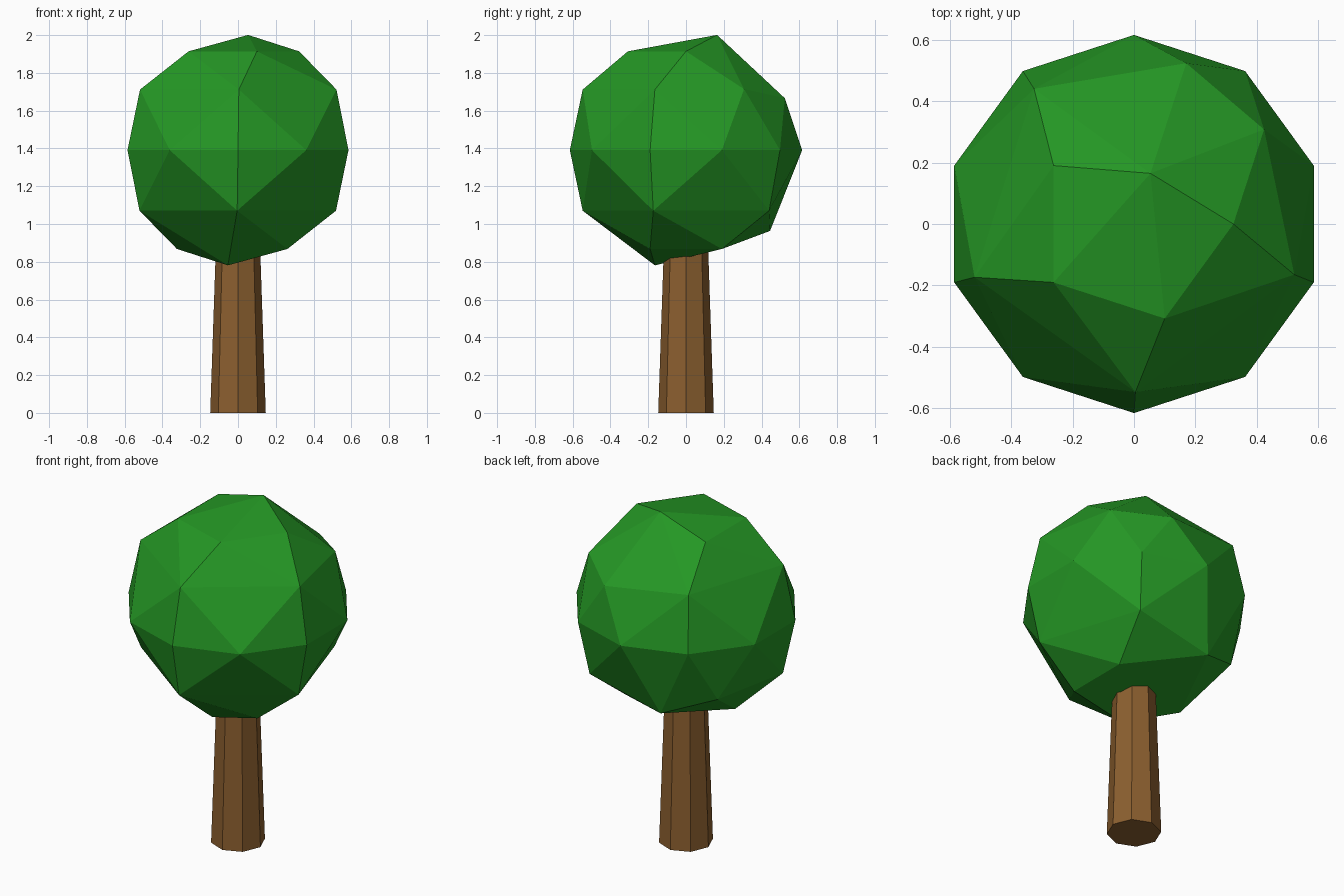
import bpy, bmesh
from math import sin, cos, radians
from mathutils import Vector

if "Cube" in bpy.data.objects:
    bpy.data.objects.remove(bpy.data.objects["Cube"])


def make_object(name, bm, color, z):
    bmesh.ops.recalc_face_normals(bm, faces=bm.faces)
    mesh = bpy.data.meshes.new(name)
    bm.to_mesh(mesh)
    bm.free()
    mat = bpy.data.materials.new(name + "_color")
    mat.diffuse_color = color
    mat.use_nodes = True
    mat.node_tree.nodes["Principled BSDF"].inputs["Base Color"].default_value = mat.diffuse_color
    mesh.materials.append(mat)
    obj = bpy.data.objects.new(name, mesh)
    obj.location.z = z
    bpy.context.collection.objects.link(obj)
    return obj


# Trunk: tapered eight-sided log that ends inside the foliage
TRUNK_TOP = 1.0
bm = bmesh.new()
bmesh.ops.create_cone(bm, cap_ends=True, segments=8, radius1=0.147,
                      radius2=0.113, depth=TRUNK_TOP)
make_object("trunk", bm, (0.26, 0.115, 0.028, 1), TRUNK_TOP / 2)

# Foliage: icosphere whose facets are enlarged by collapsing some edges
R = 0.615
RINGS = {"pole": (0, 1), "near": (0.526, 0.851),
         "ring": (0.894, 0.447), "mid": (0.851, 0.526)}


def spot(kind, angle, side):
    r, z = RINGS[kind]
    a = radians(angle)
    return Vector((r * cos(a), r * sin(a), side * z)) * R


COLLAPSES = [
    # upper half
    (1, "pole", 0, "near", 72),
    (1, "mid", -36, "ring", 0),
    (1, "mid", 180, "ring", -144),
    (1, "mid", 108, "ring", 144),
    (1, "mid", -108, "ring", -72),
    # lower half
    (-1, "pole", 0, "near", -108),
    (-1, "near", 108, "ring", 108),
    (-1, "mid", -72, "ring", -108),
    (-1, "mid", 0, "ring", -36),
    (-1, "mid", 72, "ring", 36),
    (-1, "mid", -144, "ring", 180),
]

bm = bmesh.new()
bmesh.ops.create_icosphere(bm, subdivisions=2, radius=R)
for side, kind_a, ang_a, kind_b, ang_b in COLLAPSES:
    pair = [min(bm.verts, key=lambda v: (v.co - p).length)
            for p in (spot(kind_a, ang_a, side), spot(kind_b, ang_b, side))]
    target = (pair[0].co + pair[1].co).normalized() * 0.634
    bmesh.ops.pointmerge(bm, verts=pair, merge_co=target)
make_object("foliage", bm, (0.018, 0.31, 0.018, 1), 1.391)
